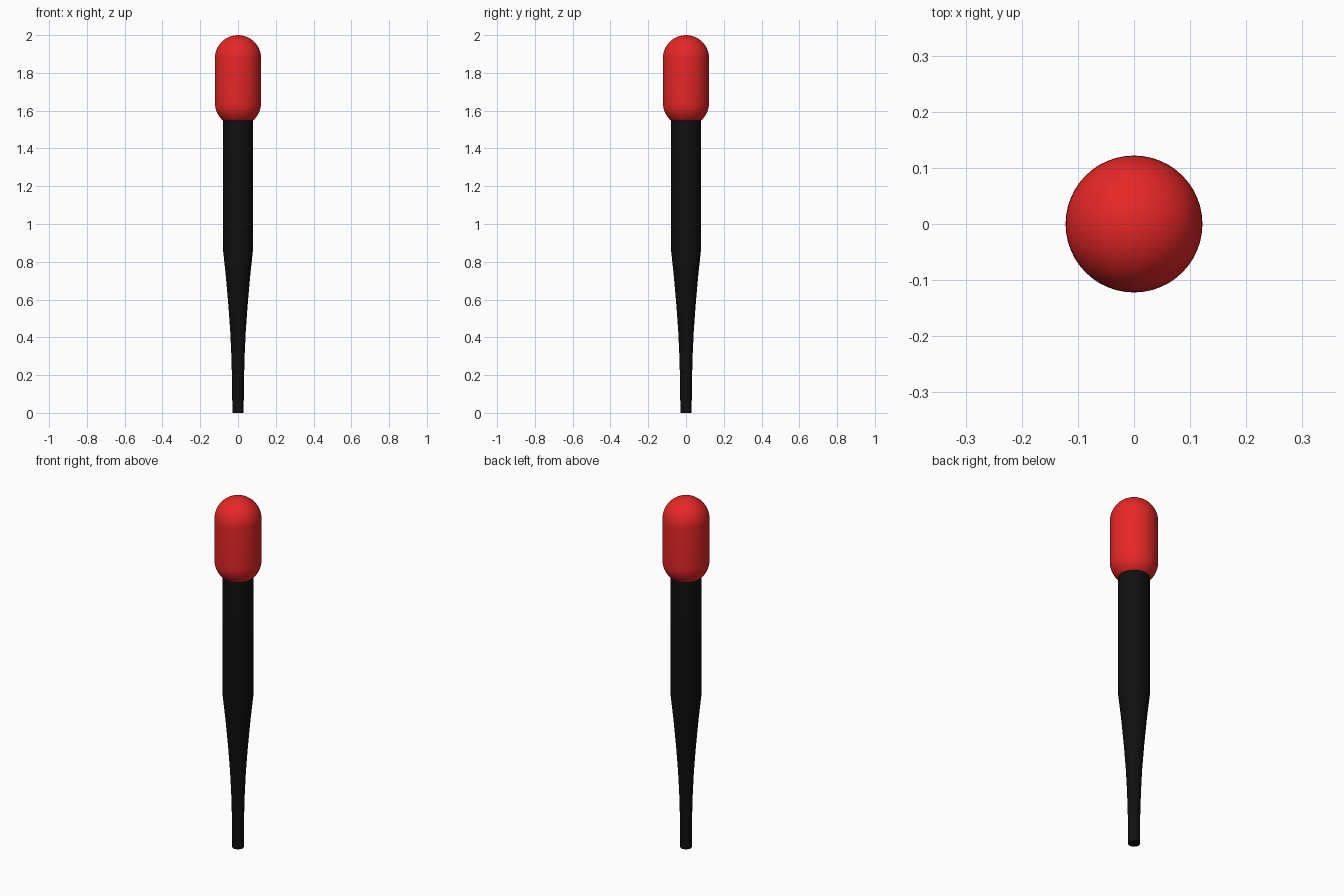
import bpy, bmesh, math

if "Cube" in bpy.data.objects:
    bpy.data.objects.remove(bpy.data.objects["Cube"])


def material(name, rgb):
    m = bpy.data.materials.new(name)
    m.diffuse_color = (*rgb, 1)
    m.use_nodes = True
    m.node_tree.nodes["Principled BSDF"].inputs["Base Color"].default_value = m.diffuse_color
    return m


def lathe(name, profile, mat, sides=48):
    """Spin a (radius, z) profile around the z axis."""
    bm = bmesh.new()
    verts = [bm.verts.new((r, 0, z)) for r, z in profile]
    edges = [bm.edges.new(pair) for pair in zip(verts, verts[1:])]
    bmesh.ops.spin(bm, geom=verts + edges, cent=(0, 0, 0), axis=(0, 0, 1),
                   angle=2 * math.pi, steps=sides, use_duplicate=False)
    bmesh.ops.remove_doubles(bm, verts=bm.verts, dist=1e-5)
    bmesh.ops.recalc_face_normals(bm, faces=bm.faces)
    mesh = bpy.data.meshes.new(name)
    bm.to_mesh(mesh)
    bm.free()
    obj = bpy.data.objects.new(name, mesh)
    bpy.context.collection.objects.link(obj)
    mesh.materials.append(mat)
    bpy.ops.object.select_all(action='DESELECT')
    obj.select_set(True)
    bpy.context.view_layer.objects.active = obj
    bpy.ops.object.shade_smooth_by_angle(angle=math.radians(35))
    return obj


red = material("red", (0.8, 0.02, 0.02))
black = material("black", (0.005, 0.005, 0.005))

# Rounded head: a capsule with a hemisphere at each end
R, low, high, n = 0.122, 1.64, 1.878, 12
head = []
for centre, start in ((low, -math.pi / 2), (high, 0)):
    for i in range(n + 1):
        a = start + i / n * math.pi / 2
        head.append((max(0, R * math.cos(a)), centre + R * math.sin(a)))
lathe("head", head, red)

# Handle: straight upper grip, curved taper to a narrow flat end
lathe("handle", [(0, 0), (0.03, 0), (0.031, 0.15), (0.035, 0.3), (0.041, 0.43),
                 (0.051, 0.57), (0.065, 0.73), (0.08, 0.87), (0.08, 1.55), (0, 1.55)], black)
